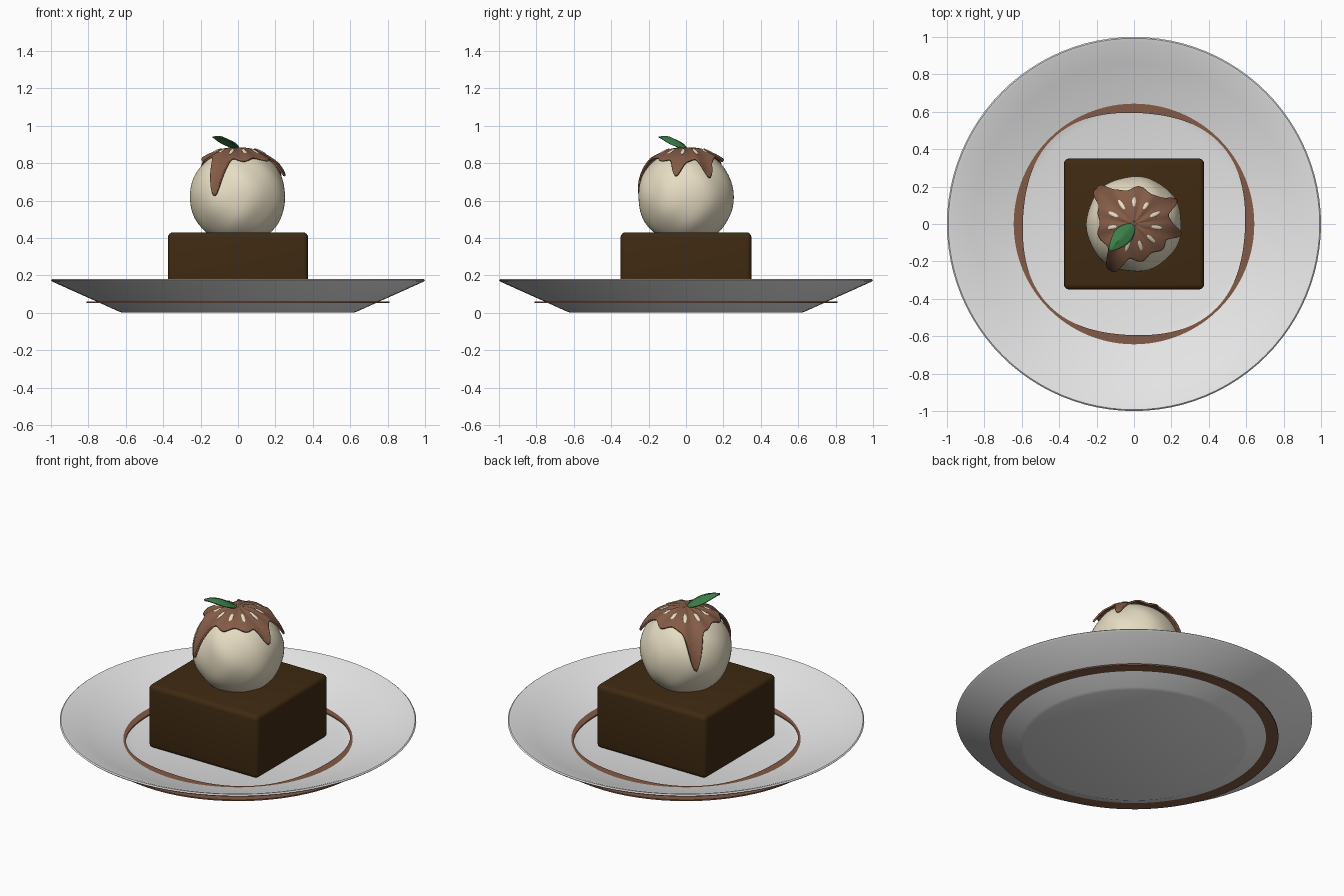
import bpy, bmesh
from math import sin, cos, pi, tau, radians, exp
from mathutils import Vector, Matrix

if "Cube" in bpy.data.objects:
    bpy.data.objects.remove(bpy.data.objects["Cube"])


def material(name, rgb):
    m = bpy.data.materials.new(name)
    m.use_nodes = True
    m.diffuse_color = (*rgb, 1)
    bsdf = m.node_tree.nodes["Principled BSDF"]
    bsdf.inputs["Base Color"].default_value = (*rgb, 1)
    bsdf.inputs["Roughness"].default_value = 0.5
    return m


white = material("white china", (0.8, 0.8, 0.8))
cake_brown = material("dark cake", (0.05, 0.023, 0.006))
sauce_brown = material("chocolate sauce", (0.23, 0.105, 0.062))
cream = material("vanilla cream", (0.82, 0.74, 0.56))
green = material("mint green", (0.045, 0.21, 0.065))


def finish(bm, name, mat, sharp=35):
    mesh = bpy.data.meshes.new(name)
    bm.to_mesh(mesh)
    bm.free()
    mesh.shade_smooth()
    mesh.set_sharp_from_angle(angle=radians(sharp))
    mesh.materials.append(mat)
    obj = bpy.data.objects.new(name, mesh)
    bpy.context.collection.objects.link(obj)
    return obj


def grid(name, mat, point, rows, cols, wrap=True, closed=True):
    """Skin a grid of points; point(row, col) gives each position."""
    bm = bmesh.new()
    count = cols if wrap else cols + 1
    v = [[bm.verts.new(point(r, c)) for c in range(count)] for r in range(rows + 1)]
    for r in range(rows):
        for c in range(cols):
            d = (c + 1) % count
            bm.faces.new((v[r][c], v[r + 1][c], v[r + 1][d], v[r][d]))
    bmesh.ops.remove_doubles(bm, verts=bm.verts, dist=1e-5)
    if closed:
        bmesh.ops.recalc_face_normals(bm, faces=bm.faces)
    return finish(bm, name, mat)


def polar(radius, theta, phi, z=0.0):
    return Vector((radius * sin(theta) * cos(phi),
                   radius * sin(theta) * sin(phi),
                   z + radius * cos(theta)))


def thicken(obj, amount):
    mod = obj.modifiers.new("thickness", "SOLIDIFY")
    mod.thickness = amount
    mod.offset = -1


# Plate: lathed profile, underside first, then over the rim to the floor
profile = [(0, 0), (0.62, 0), (0.64, 0.008), (0.99, 0.165), (1, 0.174), (0.993, 0.18),
           (0.975, 0.176), (0.86, 0.132), (0.74, 0.09), (0.64, 0.06), (0.59, 0.045), (0, 0.045)]
SIDES = 96


def plate_point(r, c):
    radius, z = profile[r]
    a = tau * c / SIDES
    return radius * cos(a), radius * sin(a), z


grid("plate", white, plate_point, len(profile) - 1, SIDES)


# Sauce ring: thin flat band with a wavy inner edge, passing through the plate wall
def ring_point(r, c):
    a = tau * c / SIDES
    inner = 0.612 - 0.018 * cos(4 * a + 0.2)
    radius = 0.81 if r in (1, 2) else inner
    z = 0.061 if r in (2, 3) else 0.053
    return radius * cos(a), radius * sin(a), z


grid("sauce_ring", sauce_brown, ring_point, 4, SIDES)

# Cake block with rounded edges
bm = bmesh.new()
bmesh.ops.create_cube(bm, size=1, matrix=Matrix.Translation((0, 0, 0.235))
                      @ Matrix.Diagonal((0.75, 0.7, 0.39, 1)))
bmesh.ops.bevel(bm, geom=bm.edges[:], offset=0.028, segments=4, profile=0.5, affect="EDGES")
finish(bm, "cake_block", cake_brown)

# Ice cream scoop: sphere with soft, uneven bumps
CENTRE = 0.62


def scoop_point(r, c):
    theta, phi = pi * r / 40, tau * c / 72
    bump = sin(7 * phi + 2 * sin(3 * theta)) + 0.7 * sin(4 * phi - 5 * theta)
    return polar(0.256 + 0.0028 * bump * sin(theta) ** 2, theta, phi, CENTRE)


grid("ice_cream_scoop", cream, scoop_point, 40, 72)

# Sauce cap: angle in degrees, extra length and width of every drip
drips = [(137, 0.92, 0.17), (243, 0.75, 0.18), (29, 0.44, 0.15), (-13, 0.42, 0.15)]
SLITS = 11
CAP_COLS = 176


def cap_end(phi):
    end = 0.76 + 0.05 * cos(9 * phi)
    for angle, length, width in drips:
        gap = (phi - radians(angle) + pi) % tau - pi
        end += length * exp(-(gap / width) ** 2)
    return end


def cap_point(r, c):
    t, phi = r / 24, tau * c / CAP_COLS
    theta = t * cap_end(phi)
    fold = 0.003 * cos(SLITS * (phi - pi / 2)) * min(1, 3 * t)
    return polar(0.264 + 0.018 * t * t + fold, theta, phi, CENTRE)


cap = grid("sauce_cap", sauce_brown, cap_point, 24, CAP_COLS, closed=False)
thicken(cap, 0.01)

# Cream flecks set radially around the cap
bm = bmesh.new()
for i in range(SLITS):
    phi = pi / 2 + tau * i / SLITS
    theta = 0.47
    place = (Matrix.Translation(polar(0.272, theta, phi, CENTRE))
             @ Matrix.Rotation(phi, 4, "Z") @ Matrix.Rotation(theta, 4, "Y")
             @ Matrix.Diagonal((0.034, 0.011, 0.0045, 1)))
    bmesh.ops.create_uvsphere(bm, u_segments=14, v_segments=8, radius=1, matrix=place)
finish(bm, "cream_flecks", cream)

# Mint leaf: arched, folded along its middle
along = Vector((-0.68, -0.73, 0))
across = Vector((0.73, -0.68, 0))


def leaf_point(r, c):
    s, u = r / 16, c / 4 - 1
    half_width = 0.006 + 0.044 * sin(pi * s ** 0.85)
    height = 0.878 + 0.068 * sin(0.62 * pi * s) - 0.016 * abs(u) * sin(pi * s)
    return along * (0.195 * s) + across * (u * half_width) + Vector((0, 0, height))


leaf = grid("mint_leaf", green, leaf_point, 16, 8, wrap=False, closed=False)
thicken(leaf, 0.007)
